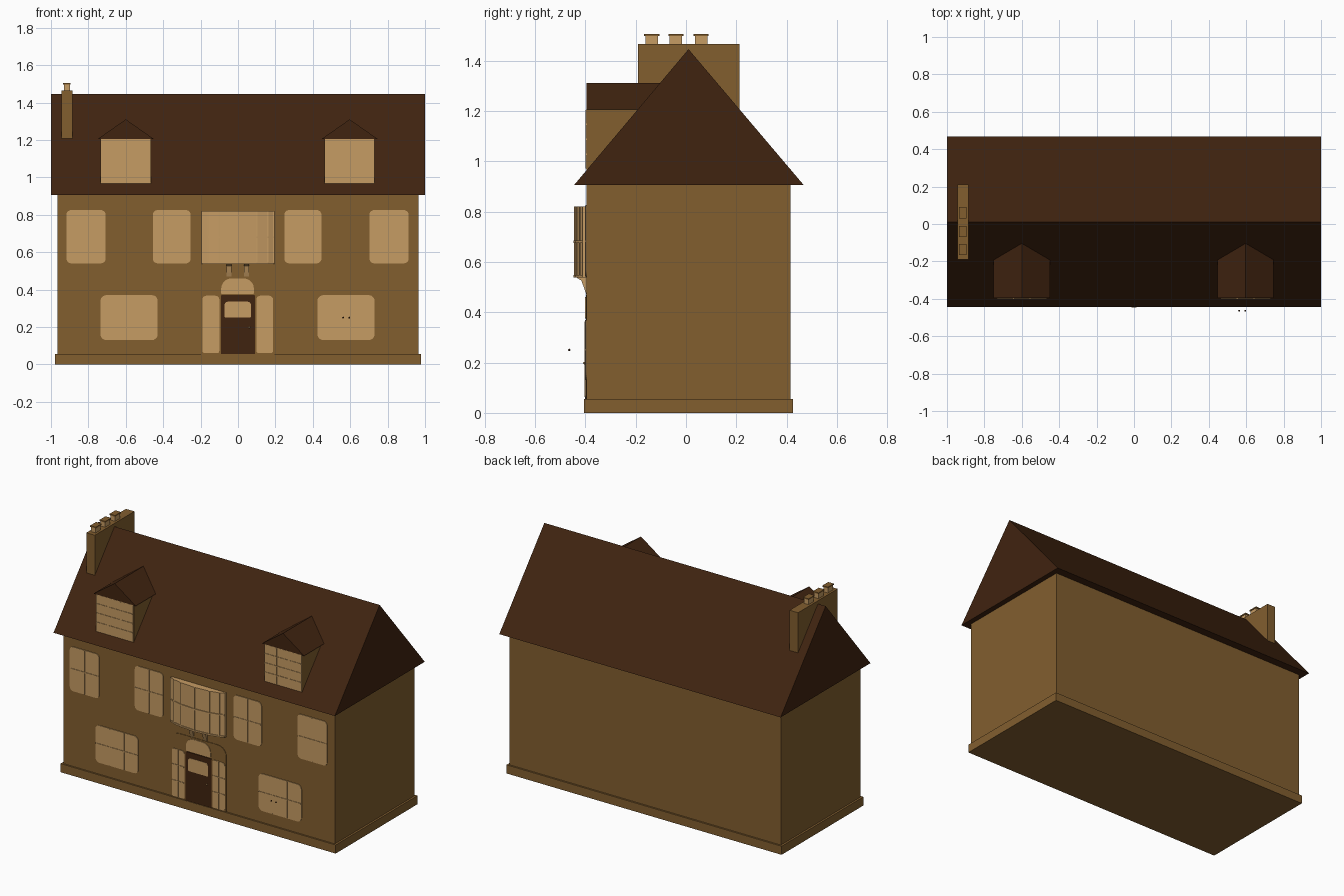
import bpy, bmesh, math
from mathutils import Vector

if "Cube" in bpy.data.objects:
    bpy.data.objects.remove(bpy.data.objects["Cube"])


def material(name, rgb):
    m = bpy.data.materials.new(name)
    m.diffuse_color = (*rgb, 1)
    m.use_nodes = True
    m.node_tree.nodes["Principled BSDF"].inputs["Base Color"].default_value = m.diffuse_color
    return m


WALL = material("brown wall", (0.223, 0.112, 0.028))
DARK = material("dark roof brown", (0.051, 0.017, 0.005))
TAN = material("light tan", (0.565, 0.332, 0.127))


def prism(name, pts, axis, a, b, mat):
    """Extrude a flat outline along one axis from a to b."""
    place = {"x": lambda p, t: (t, p[0], p[1]),
             "y": lambda p, t: (p[0], t, p[1]),
             "z": lambda p, t: (p[0], p[1], t)}[axis]
    bm = bmesh.new()
    lo = [bm.verts.new(place(p, a)) for p in pts]
    hi = [bm.verts.new(place(p, b)) for p in pts]
    bm.faces.new(lo)
    bm.faces.new(hi)
    n = len(pts)
    for i in range(n):
        j = (i + 1) % n
        bm.faces.new((lo[i], lo[j], hi[j], hi[i]))
    bmesh.ops.recalc_face_normals(bm, faces=bm.faces)
    me = bpy.data.meshes.new(name)
    bm.to_mesh(me)
    bm.free()
    me.materials.append(mat)
    ob = bpy.data.objects.new(name, me)
    bpy.context.collection.objects.link(ob)
    return ob


def box(name, x, y, z, mat):
    return prism(name, [(x[0], y[0]), (x[1], y[0]), (x[1], y[1]), (x[0], y[1])], "z", *z, mat)


def plate(name, x, z, mat, top=0.025, bottom=0.025, front=-0.399, back=-0.394):
    """Thin front-facing panel with rounded top and bottom corners."""
    pts = []
    corners = ((x[1], z[1], top, 0), (x[0], z[1], top, 90),
               (x[0], z[0], bottom, 180), (x[1], z[0], bottom, 270))
    for cx, cz, r, start in corners:
        sx = 1 if cx == x[1] else -1
        sz = 1 if cz == z[1] else -1
        if r == 0:
            pts.append((cx, cz))
            continue
        for k in range(6):
            t = math.radians(start + 18 * k)
            pts.append((cx - sx * r + r * math.cos(t), cz - sz * r + r * math.sin(t)))
    return prism(name, pts, "y", front, back, mat)


def bars(name, x, z, cols, rows, front=-0.399):
    """Slim raised glazing bars."""
    w, e = 0.003, 0.003
    for i in range(1, cols):
        c = x[0] + (x[1] - x[0]) * i / cols
        box(name, (c - w, c + w), (front - e, front + 0.001), (z[0] + e, z[1] - e), TAN)
    for i in range(1, rows):
        c = z[0] + (z[1] - z[0]) * i / rows
        box(name, (x[0] + e, x[1] - e), (front - e, front + 0.001), (c - w, c + w), TAN)


# Main body, plinth and solid gable roof
box("house_body", (-0.965, 0.965), (-0.395, 0.415), (0, 0.91), WALL)
box("plinth", (-0.978, 0.978), (-0.405, 0.426), (0, 0.055), WALL)
prism("main_roof", [(-0.445, 0.905), (0.468, 0.905), (0.01, 1.445)], "x", -1, 1, DARK)

# Chimney stack with three capped pots
box("chimney", (-0.945, -0.885), (-0.19, 0.212), (1.2, 1.465), WALL)
for y in (-0.136, -0.04, 0.06):
    box("chimney_pot", (-0.931, -0.899), (y - 0.025, y + 0.025), (1.464, 1.498), TAN)
    box("pot_cap", (-0.935, -0.895), (y - 0.03, y + 0.03), (1.497, 1.505), WALL)

# Dormers
for c in (-0.6, 0.597):
    x = (c - 0.134, c + 0.134)
    box("dormer_body", x, (-0.393, -0.17), (0.965, 1.21), WALL)
    plate("dormer_window", (x[0] + 0.002, x[1] - 0.002), (0.968, 1.206), TAN, 0, 0, -0.397, -0.392)
    bars("dormer_bar", x, (0.968, 1.206), 3, 4, -0.397)
    prism("dormer_roof", [(c - 0.15, 1.205), (c + 0.15, 1.205), (c, 1.31)],
          "y", -0.396, -0.09, DARK)

# Upper and lower windows
for x in ((-0.917, -0.708), (-0.455, -0.253), (0.248, 0.446), (0.703, 0.912)):
    plate("upper_window", x, (0.54, 0.825), TAN)
    bars("upper_bar", x, (0.54, 0.825), 2, 2)
for x in ((-0.735, -0.43), (0.425, 0.73)):
    plate("lower_window", x, (0.13, 0.37), TAN, 0.03, 0.03)
    bars("lower_bar", x, (0.13, 0.37), 3, 2)

# Bowed window over the door, with its mid rail and mullions
half = [(0.0, -0.441), (0.1, -0.434), (0.16, -0.42), (0.19, -0.407), (0.195, -0.39)]
bow = [(-px, py) for px, py in half[:0:-1]] + half
prism("bow_window", bow, "z", 0.54, 0.82, TAN)
rail = [(px, py - 0.005) for px, py in bow]
prism("bow_mid_rail", rail, "z", 0.676, 0.684, TAN)
prism("bow_sill", rail, "z", 0.537, 0.547, TAN)
for px, py in bow[1:-1]:
    box("bow_mullion", (px - 0.004, px + 0.004), (py - 0.004, py + 0.004), (0.54, 0.82), TAN)
for c in (-0.048, 0.046):
    prism("bow_bracket", [(-0.39, 0.54), (-0.438, 0.54), (-0.415, 0.525), (-0.403, 0.49),
                          (-0.395, 0.47), (-0.39, 0.47)], "x", c - 0.013, c + 0.013, TAN)

# Entrance: surround, door, sidelights and fanlight
plate("door_surround", (-0.197, 0.195), (0.05, 0.47), WALL, 0.06, 0, -0.398)
plate("front_door", (-0.092, 0.092), (0.055, 0.37), DARK, 0.006, 0, -0.402)
plate("door_pane", (-0.072, 0.069), (0.25, 0.335), TAN, 0.018, 0.006, -0.404)
plate("fanlight", (-0.09, 0.085), (0.375, 0.46), TAN, 0.055, 0.006, -0.401)
for x in ((-0.19, -0.1), (0.098, 0.187)):
    plate("sidelight", x, (0.06, 0.367), TAN, 0.02, 0.012, -0.401)
    bars("sidelight_bar", x, (0.06, 0.367), 2, 3, -0.401)


# Door knob, and the pair of small loose knobs in front of the house
def knob(name, loc, r, mat):
    bm = bmesh.new()
    bmesh.ops.create_icosphere(bm, subdivisions=2, radius=r)
    bmesh.ops.translate(bm, vec=Vector(loc), verts=bm.verts)
    me = bpy.data.meshes.new(name)
    bm.to_mesh(me)
    bm.free()
    me.materials.append(mat)
    bpy.context.collection.objects.link(bpy.data.objects.new(name, me))


knob("door_knob", (0.06, -0.404, 0.198), 0.005, TAN)
for kx in (0.562, 0.595):
    knob("loose_knob", (kx, -0.464, 0.25), 0.005, DARK)
